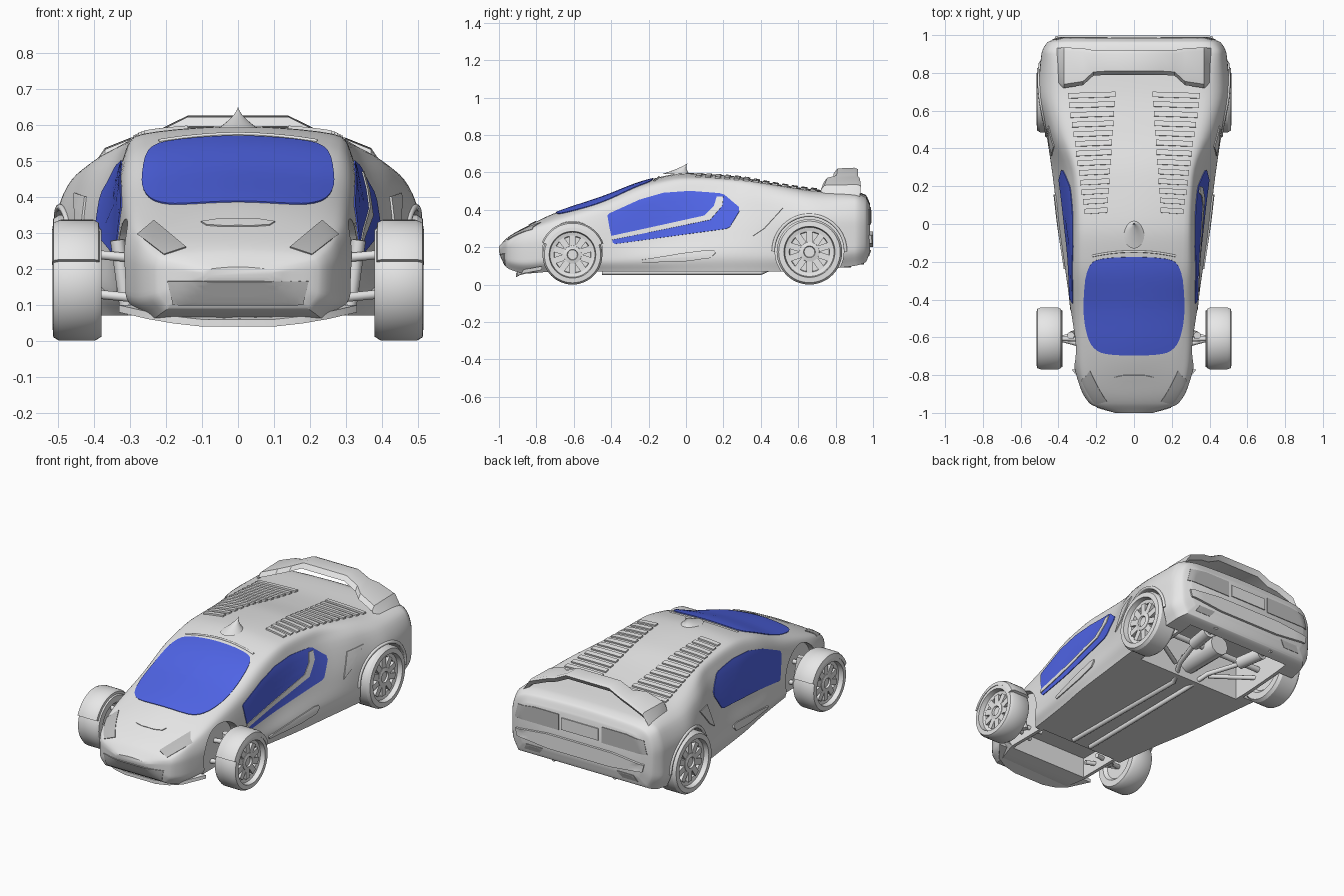
import bpy, bmesh, math
from mathutils import Vector
from mathutils.bvhtree import BVHTree

cube = bpy.data.objects.get("Cube")
if cube:
    bpy.data.objects.remove(cube, do_unlink=True)


def material(name, colour):
    mat = bpy.data.materials.new(name)
    mat.use_nodes = True
    mat.diffuse_color = (*colour, 1)
    mat.node_tree.nodes["Principled BSDF"].inputs["Base Color"].default_value = (*colour, 1)
    return mat


PAINT = material("light grey", (.8, .8, .8))
TRIM = material("mid grey", (.5, .5, .5))
GLASS = material("blue glass", (.08, .13, .8))


def smooth(mesh, angle=32):
    mesh.polygons.foreach_set("use_smooth", [True] * len(mesh.polygons))
    mesh.set_sharp_from_angle(angle=math.radians(angle))


def finish(name, bm, mat):
    bmesh.ops.recalc_face_normals(bm, faces=bm.faces)
    mesh = bpy.data.meshes.new(name)
    bm.to_mesh(mesh)
    bm.free()
    mesh.materials.append(mat)
    smooth(mesh)
    obj = bpy.data.objects.new(name, mesh)
    bpy.context.collection.objects.link(obj)
    return obj


def skin(name, rows, mat=PAINT):
    """Bridge closed rings of equal length and cap both ends."""
    bm = bmesh.new()
    rings = [[bm.verts.new(p) for p in row] for row in rows]
    n = len(rings[0])
    for a, b in zip(rings, rings[1:]):
        for i in range(n):
            bm.faces.new((a[i], a[(i + 1) % n], b[(i + 1) % n], b[i]))
    bm.faces.new(rings[0])
    bm.faces.new(rings[-1])
    return finish(name, bm, mat)


def tube(name, points, radius, mat=PAINT):
    curve = bpy.data.curves.new(name, "CURVE")
    curve.dimensions = "3D"
    curve.bevel_depth, curve.bevel_resolution, curve.use_fill_caps = radius, 3, True
    spline = curve.splines.new("POLY")
    spline.points.add(len(points) - 1)
    for target, p in zip(spline.points, points):
        target.co = (*p, 1)
    curve.materials.append(mat)
    bpy.context.collection.objects.link(bpy.data.objects.new(name, curve))


def fit(xs, vals, x):
    """Shape-preserving cubic through the given samples."""
    d = [(vals[i + 1] - vals[i]) / (xs[i + 1] - xs[i]) for i in range(len(xs) - 1)]
    m = [d[0]] + [2 * a * b / (a + b) if a * b > 0 else 0 for a, b in zip(d, d[1:])] + [d[-1]]
    i = max(k for k in range(len(d)) if xs[k] <= x or k == 0)
    h = xs[i + 1] - xs[i]
    t = (x - xs[i]) / h
    return (vals[i] * (1 + 2 * t) * (1 - t) ** 2 + h * m[i] * t * (1 - t) ** 2
            + vals[i + 1] * t * t * (3 - 2 * t) + h * m[i + 1] * t * t * (t - 1))


# Body: long contour lines running from nose to tail
STATIONS = (-1, -.95, -.85, -.7, -.45, -.2, 0, .25, .5, .7, .9, .96, .985)
top_z = (.205, .255, .312, .383, .468, .56, .596, .58, .535, .508, .497, .48, .43)
edge_x = (.07, .18, .22, .24, .265, .28, .285, .295, .33, .355, .37, .36, .34)
edge_z = (.2, .245, .3, .36, .44, .535, .568, .56, .528, .498, .486, .465, .42)
shoulder_x = (.09, .225, .27, .295, .315, .325, .325, .34, .42, .45, .45, .43, .38)
shoulder_z = (.195, .23, .285, .335, .39, .465, .49, .49, .475, .46, .455, .43, .39)
belt_x = (.1, .235, .29, .325, .335, .348, .37, .405, .465, .505, .49, .46, .4)
belt_z = (.19, .2, .215, .23, .23, .24, .26, .28, .3, .33, .33, .33, .32)
sill_x = (.095, .232, .287, .322, .338, .37, .4, .43, .468, .505, .49, .455, .395)
floor_x = (.08, .2, .24, .28, .31, .345, .38, .41, .44, .46, .45, .42, .37)
floor_z = (.175, .085, .06, .07, .07, .07, .07, .07, .07, .08, .1, .12, .18)


def section(y):
    at = lambda vals: fit(STATIONS, vals, y)
    belt, low = at(belt_z), at(floor_z)
    half = [(at(floor_x), low), (at(sill_x), low + .4 * (belt - low)), (at(belt_x), belt),
            (at(shoulder_x), at(shoulder_z)), (at(edge_x), at(edge_z)), (0, at(top_z))]
    ring = half + [(-x, z) for x, z in half[-2::-1]]
    idx = range(len(ring))
    steps = [k / 6 for k in range(6 * (len(ring) - 1) + 1)]
    return [(fit(idx, [p[0] for p in ring], t), y, fit(idx, [p[1] for p in ring], t)) for t in steps]


ys = [a + (b - a) * k / 6 for a, b in zip(STATIONS, STATIONS[1:]) for k in range(6)] + [STATIONS[-1]]
body = skin("body", [section(y) for y in ys])
surface = BVHTree.FromObject(body, bpy.context.evaluated_depsgraph_get())

RAYS = {"left": lambda a, b: ((3, a, b), (-1, 0, 0)), "right": lambda a, b: ((-3, a, b), (1, 0, 0)),
        "front": lambda a, b: ((a, -3, b), (0, 1, 0)), "back": lambda a, b: ((a, 3, b), (0, -1, 0)),
        "top": lambda a, b: ((a, b, 3), (0, 0, -1))}


def on_body(side, a, b, lift=0):
    origin, way = RAYS[side](a, b)
    hit, normal, *_ = surface.ray_cast(Vector(origin), Vector(way))
    if hit is None:
        hit, normal, *_ = surface.find_nearest(Vector(origin) + Vector(way) * 2)
    if normal.dot(Vector(way)) > 0:
        normal = -normal
    return hit + normal * lift


def plate(name, outline, side, mat, lift=.004, rounding=0):
    """Thin plate laid on the body, shaped by a flat outline."""
    pts = [Vector(p) for p in outline]
    for _ in range(rounding):
        pts = [p.lerp(q, f) for p, q in zip(pts, pts[1:] + pts[:1]) for f in (.25, .75)]
    fine = []
    for p, q in zip(pts, pts[1:] + pts[:1]):
        n = max(1, math.ceil((q - p).length / .025))
        fine += [p.lerp(q, k / n) for k in range(n)]
    mid = sum(fine, Vector((0, 0))) / len(fine)
    levels = [(1, -.004)] + [(1 - k / 10, lift) for k in range(10)] + [(.01, lift)]
    return skin(name, [[on_body(side, *mid.lerp(p, s), h) for p in fine] for s, h in levels], mat)


def mirrored(half):
    return half + [(-x, y) for x, y in reversed(half)]


# Windscreen, roof lip, bumper and tail panels
plate("windscreen", mirrored([(.12, -.695), (.21, -.67), (.255, -.58), (.27, -.42), (.25, -.22), (.17, -.175)]),
      "top", GLASS, rounding=2)
tube("roof_lip", [on_body("top", x / 50, -.145 - .0002 * x * x) for x in range(-11, 12)], .006)
plate("front_bumper_panel", mirrored([(.18, .1), (.195, .165)]), "front", TRIM)
plate("hood_vent", mirrored([(.08, -.84), (.11, -.8)]), "top", PAINT, .004, 1)
plate("rear_bumper", mirrored([(.4, .2), (.42, .285)]), "back", PAINT, .014, 1)
plate("number_plate", mirrored([(.12, .33), (.12, .4)]), "back", PAINT, .006)

# Window bar, on one side only
plate("window_bar_low", [(-.4, .238), (.13, .345), (.1, .368), (-.4, .26)], "left", PAINT, .008)
plate("window_bar_high", [(.09, .36), (.13, .345), (.195, .42), (.2, .468), (.165, .468), (.15, .42)],
      "left", PAINT, .008)

# Parts that repeat on each side
for s, side in ((1, "left"), (-1, "right")):
    flip = lambda pts: [(s * x, y) for x, y in pts]
    plate(side + "_window", [(-.42, .37), (-.41, .31), (-.392, .225), (-.38, .217), (.215, .298), (.235, .308),
                             (.285, .39), (.283, .415), (.205, .48), (.18, .488), (.02, .5), (-.12, .49),
                             (-.25, .453), (-.41, .38)], side, GLASS)
    plate(side + "_intake", [(.36, .26), (.42, .3), (.52, .41), (.41, .4)], side, PAINT, .006)
    plate(side + "_sill_panel", [(-.35, .115), (.12, .13), (.17, .18), (.1, .185)], side, PAINT, .008, 1)
    plate(side + "_headlight", flip([(.144, .258), (.233, .332), (.278, .294), (.205, .238)]), "front", TRIM)
    plate(side + "_tail_light", flip([(.14, .322), (.43, .322), (.41, .4), (.3, .415), (.14, .415)]), "back", TRIM)
    plate(side + "_rear_vent", flip([(.24, .185), (.35, .185), (.37, .15), (.27, .15)]), "back", TRIM)
    for k in range(13):
        y, inner, outer = .06 + .051 * k, .14 - .0035 * k, .26 + .0075 * k
        plate(f"{side}_louvre_{k + 1}", flip([(inner, y), (outer, y - .008), (outer, y + .02), (inner, y + .028)]),
              "top", PAINT, .009)
    arch = [(math.cos(a), math.sin(a)) for a in (math.pi * k / 24 for k in range(25))]
    tube(side + "_arch_lip", [on_body(side, .66 + .193 * c, .178 + .193 * z) for c, z in arch], .009)


# Wheels: turned tyre and rim, with spokes
def wheel(name, s, y, r):
    bm = bmesh.new()
    profile = [(0, -.05), (.6, -.05), (.7, -.068), (.93, -.068), (1, -.05), (1, .05), (.94, .066), (.78, .068),
               (.75, .04), (.62, .035), (.6, .02), (.32, .02), (.3, .045), (.18, .05), (.16, .04), (0, .04)]
    verts = [bm.verts.new((x, 0, q * r)) for q, x in profile]
    edges = [bm.edges.new(pair) for pair in zip(verts, verts[1:])]
    bmesh.ops.spin(bm, geom=verts + edges, axis=(1, 0, 0), cent=(0, 0, 0), angle=math.tau, steps=48)
    bmesh.ops.remove_doubles(bm, verts=bm.verts, dist=.0002)
    for k in range(10):
        a = math.tau * k / 10
        spoke = bmesh.ops.create_cube(bm, size=1)["verts"]
        for v in spoke:
            x, t, q = .03 + v.co.x * .025, v.co.y * .034, r * (.46 + v.co.z * .36)
            v.co = (x, t * math.cos(a) - q * math.sin(a), t * math.sin(a) + q * math.cos(a))
    for v in bm.verts:
        v.co = (s * (.447 + v.co.x), y + v.co.y, r + v.co.z)
    finish(name, bm, PAINT)


cutters = []


def cutter(name, s, y, r, inner):
    ring = [(math.cos(math.tau * k / 48) * r, math.sin(math.tau * k / 48) * r) for k in range(48)]
    cutters.append(skin(name, [[(s * x, y + c, .178 + z) for c, z in ring] for x in (inner, .7)]))


for s, side in ((1, "left"), (-1, "right")):
    wheel(f"front_{side}_wheel", s, -.607, .16)
    wheel(f"rear_{side}_wheel", s, .66, .175)
    cutter(f"rear_{side}_arch_cutter", s, .66, .184, .365)
    cutter(f"front_{side}_arch_cutter", s, -.607, .16, .275)
    # Cycle mudguard over each front wheel
    guard = [(.385, .155), (.387, .168), (.402, .176), (.493, .176), (.512, .168), (.517, .145), (.51, .145)]
    angles = [math.radians(20 + 138 * k / 24) for k in range(25)]
    skin(f"{side}_mudguard", [[(s * x, -.607 + q * math.cos(a), .16 + q * math.sin(a)) for x, q in guard]
                              for a in angles])
    # Suspension
    for k, (y, z) in enumerate(((-.66, .11), (-.56, .11), (-.61, .22))):
        tube(f"{side}_front_arm_{k + 1}", [(s * .2, y, z), (s * .4, -.607, z + .02)], .013)
    tube(f"{side}_front_spring", [(s * .31, -.58, .1), (s * .335, -.59, .28)], .02)
    # Exhaust run with silencer
    tube(f"{side}_exhaust", [(s * .06, -.45, .065), (s * .05, .4, .065), (s * .1, .52, .12), (s * .16, .7, .12),
                             (s * .2, .95, .12)], .014)
    tube(f"{side}_silencer", [(s * .165, .72, .125), (s * .19, .88, .125)], .036)
    tube(f"{side}_rear_arm", [(s * .12, .5, .12), (s * .4, .66, .14)], .013)
tube("rear_axle", [(-.42, .66, .175), (.42, .66, .175)], .018)
tube("gearbox", [(0, .45, .17), (0, .74, .17)], .06)

# Open wheel arches, and the bays underneath at both ends
for name, w, y0, y1, h in (("rear_bay_cutter", .345, .47, .9, .3), ("front_bay_cutter", .255, -.74, -.48, .19)):
    bay = [(-w, y0), (w, y0), (w, y1), (-w, y1)]
    cutters.append(skin(name, [[(x, y, z) for x, y in bay] for z in (0, h)]))
for c in cutters:
    mod = body.modifiers.new(c.name, "BOOLEAN")
    mod.operation, mod.solver, mod.object = "DIFFERENCE", "EXACT", c
cut = bpy.data.meshes.new_from_object(body.evaluated_get(bpy.context.evaluated_depsgraph_get()))
body.modifiers.clear()
body.data = cut
smooth(cut)
for c in cutters:
    bpy.data.objects.remove(c, do_unlink=True)

# Rear wing, front splitter and roof fin
half = [(.41, .73, .93, .475), (.37, .72, .935, .535), (.27, .735, .93, .575), (.215, .785, .92, .588),
        (.14, .79, .92, .625)]
wing = half + [(-x, a, b, z) for x, a, b, z in reversed(half)]
skin("rear_wing", [[(x, a, z - .03), (x, a + .02, z - .004), (x, b - .02, z), (x, b, z - .008), (x, b - .02, z - .035)]
                   for x, a, b, z in wing])
lip = mirrored([(.1, -.91), (.18, -.9), (.25, -.87), (.33, -.77)])
skin("front_splitter", [[(x, y, z + .4 * x * x) for x, y in lip] for z in (.035, .055)])
fin = []
for t in (0, .15, .35, .6, .8, .99):
    w = (1 - t) ** 1.6
    fin.append([(.055 * w * math.cos(a), -.055 + .065 * t + .075 * w * math.sin(a), .59 + .06 * t)
                for a in (math.tau * k / 24 for k in range(24))])
skin("roof_fin", fin)
